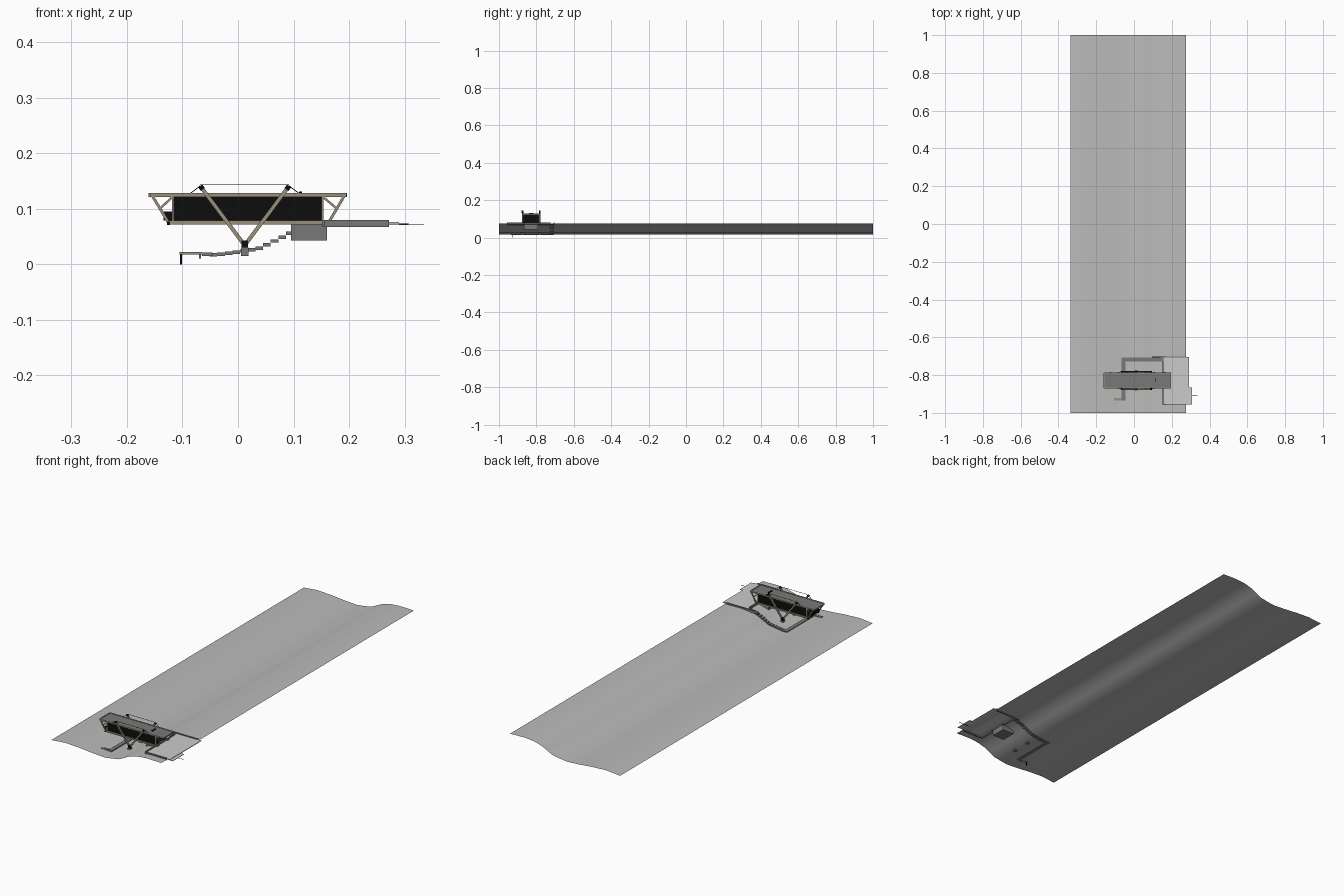
import bpy, math
from mathutils import Vector

cube = bpy.data.objects.get("Cube")
if cube:
    bpy.data.objects.remove(cube, do_unlink=True)


def material(name, rgb):
    m = bpy.data.materials.new(name)
    m.use_nodes = True
    m.diffuse_color = (*rgb, 1)
    m.node_tree.nodes["Principled BSDF"].inputs["Base Color"].default_value = (*rgb, 1)
    return m


GROUND = material("pale ground", (0.5, 0.5, 0.5))
PAVING = material("light paving", (0.6, 0.6, 0.6))
CONCRETE = material("grey concrete", (0.19, 0.19, 0.19))
TIMBER = material("beige timber", (0.32, 0.28, 0.2))
BLACK = material("black glass and steel", (0.004, 0.004, 0.004))


def mesh(name, verts, faces, mat):
    me = bpy.data.meshes.new(name)
    me.from_pydata(verts, [], faces)
    me.materials.append(mat)
    ob = bpy.data.objects.new(name, me)
    bpy.context.collection.objects.link(ob)
    return ob


BOX_FACES = [(0, 1, 3, 2), (4, 6, 7, 5), (0, 4, 5, 1), (2, 3, 7, 6), (0, 2, 6, 4), (1, 5, 7, 3)]


def box(name, xs, ys, zs, mat):
    return mesh(name, [(x, y, z) for x in xs for y in ys for z in zs], BOX_FACES, mat)


def beam(name, a, b, w, mat):
    """Square bar of width w between two points."""
    a, b = Vector(a), Vector(b)
    d = (b - a).normalized()
    side = d.cross(Vector((0, 1, 0)))
    if side.length < 0.01:
        side = Vector((1, 0, 0))
    side = side.normalized() * w / 2
    up = d.cross(side).normalized() * w / 2
    verts = [p + side * i + up * j for p in (a, b) for i in (-1, 1) for j in (-1, 1)]
    return mesh(name, verts, BOX_FACES, mat)


# Ground: a rolling sheet drawn along y from one cross-section
SECTION = [(-0.335, 0.024), (-0.26, 0.031), (-0.18, 0.027), (-0.107, 0.02),
           (-0.04, 0.016), (0, 0.021), (0.04, 0.028), (0.07, 0.043),
           (0.1, 0.058), (0.14, 0.069), (0.19, 0.074), (0.275, 0.072)]


def ground_z(x):
    for (x0, z0), (x1, z1) in zip(SECTION, SECTION[1:]):
        if x <= x1:
            return z0 + (z1 - z0) * (x - x0) / (x1 - x0)
    return SECTION[-1][1]


n = len(SECTION)
sheet = mesh("ground", [(x, y, z) for y in (-1, 1) for x, z in SECTION],
             [(i, i + 1, n + i + 1, n + i) for i in range(n - 1)], GROUND)
sheet.data.shade_smooth()

# Terrace plates and low walls beside the entrance
box("terrace", (0.155, 0.29), (-0.955, -0.705), (0.073, 0.076), PAVING)
box("terrace_step", (0.29, 0.307), (-0.955, -0.865), (0.072, 0.074), PAVING)
box("terrace_front_wall", (0.155, 0.272), (-0.958, -0.952), (0.067, 0.08), CONCRETE)
box("terrace_back_wall", (0.095, 0.272), (-0.708, -0.702), (0.067, 0.08), CONCRETE)
box("terrace_side_wall_front", (0.152, 0.158), (-0.955, -0.87), (0.067, 0.08), CONCRETE)
box("terrace_side_wall_back", (0.152, 0.158), (-0.785, -0.725), (0.067, 0.08), CONCRETE)
box("terrace_edge_line", (0.27, 0.335), (-0.911, -0.909), (0.071, 0.072), BLACK)
box("abutment", (0.095, 0.16), (-0.865, -0.79), (0.043, 0.074), CONCRETE)

# Stepped path following the slope, then turning under the building
STEPS = 16
for i in range(STEPS):
    w = 0.22 / STEPS
    x = -0.065 + i * w
    z = ground_z(x + w / 2)
    box("path_step", (x, x + w), (-0.727, -0.708), (z - 0.002, z + 0.004), CONCRETE)
z = ground_z(-0.055)
box("cross_path", (-0.065, -0.046), (-0.935, -0.727), (z - 0.002, z + 0.004), CONCRETE)
box("lookout_deck", (-0.105, -0.065), (-0.935, -0.922), (0.018, 0.0225), TIMBER)
box("lookout_post", (-0.104, -0.101), (-0.93, -0.927), (0, 0.02), BLACK)
box("lookout_short_post", (-0.07, -0.067), (-0.93, -0.927), (0.01, 0.02), CONCRETE)

# Building body
FRONT, BACK = -0.868, -0.788
box("floor", (-0.125, 0.16), (FRONT, BACK), (0.073, 0.079), CONCRETE)
box("glazed_room", (-0.117, 0.152), (FRONT + 0.003, BACK - 0.003), (0.079, 0.122), BLACK)
box("roof", (-0.157, 0.192), (FRONT + 0.002, BACK - 0.002), (0.122, 0.1265), CONCRETE)
box("balcony_screen", (-0.134, -0.117), (FRONT + 0.003, BACK - 0.003), (0.079, 0.095), BLACK)
box("roof_vent", (0.11, 0.115), (-0.84, -0.815), (0.126, 0.131), BLACK)
for x in (-0.158, 0.193):
    box("roof_end_beam", (x - 0.003, x + 0.003), (FRONT, BACK), (0.121, 0.128), TIMBER)

# Side trusses, masts and cables, the same on the front and back
FOOT = 0.012
for y, out in ((FRONT, -1), (BACK, 1)):
    box("top_chord", (-0.158, 0.195), (y - 0.003, y + 0.003), (0.121, 0.128), TIMBER)
    box("bottom_chord", (-0.125, 0.16), (y - 0.003, y + 0.003), (0.072, 0.079), TIMBER)
    for roof_x, floor_x, wall_x in ((-0.156, -0.125, -0.117), (0.193, 0.163, 0.152)):
        beam("end_strut", (roof_x, y, 0.126), (floor_x, y, 0.075), 0.005, TIMBER)
        mid = (roof_x + floor_x) / 2
        beam("end_brace", (wall_x, y, 0.122), (mid, y, 0.1), 0.004, TIMBER)
        box("wall_post", (wall_x - 0.002, wall_x + 0.002), (y - 0.002, y + 0.002),
            (0.079, 0.122), TIMBER)
        box("chord_joint", (floor_x - 0.003, floor_x + 0.003), (y - 0.004, y + 0.004),
            (0.071, 0.077), BLACK)
    mast_y = y + out * 0.006
    for s in (-1, 1):
        top = Vector((FOOT + s * 0.08, mast_y, 0.141))
        foot = Vector((FOOT, mast_y, 0.034))
        beam("mast", foot, top, 0.007, TIMBER)
        beam("mast_cap", top.lerp(foot, 0.06), top, 0.009, BLACK)
        beam("stay", top, (FOOT + s * 0.105, y, 0.122), 0.0015, BLACK)
    beam("tie_wire", (FOOT - 0.08, mast_y, 0.143), (FOOT + 0.08, mast_y, 0.143), 0.0012, BLACK)
    box("mast_shoe", (FOOT - 0.006, FOOT + 0.006), (mast_y - 0.006, mast_y + 0.006),
        (0.03, 0.043), BLACK)
    box("mast_footing", (FOOT - 0.007, FOOT + 0.007), (mast_y - 0.007, mast_y + 0.007),
        (0.015, 0.03), CONCRETE)
